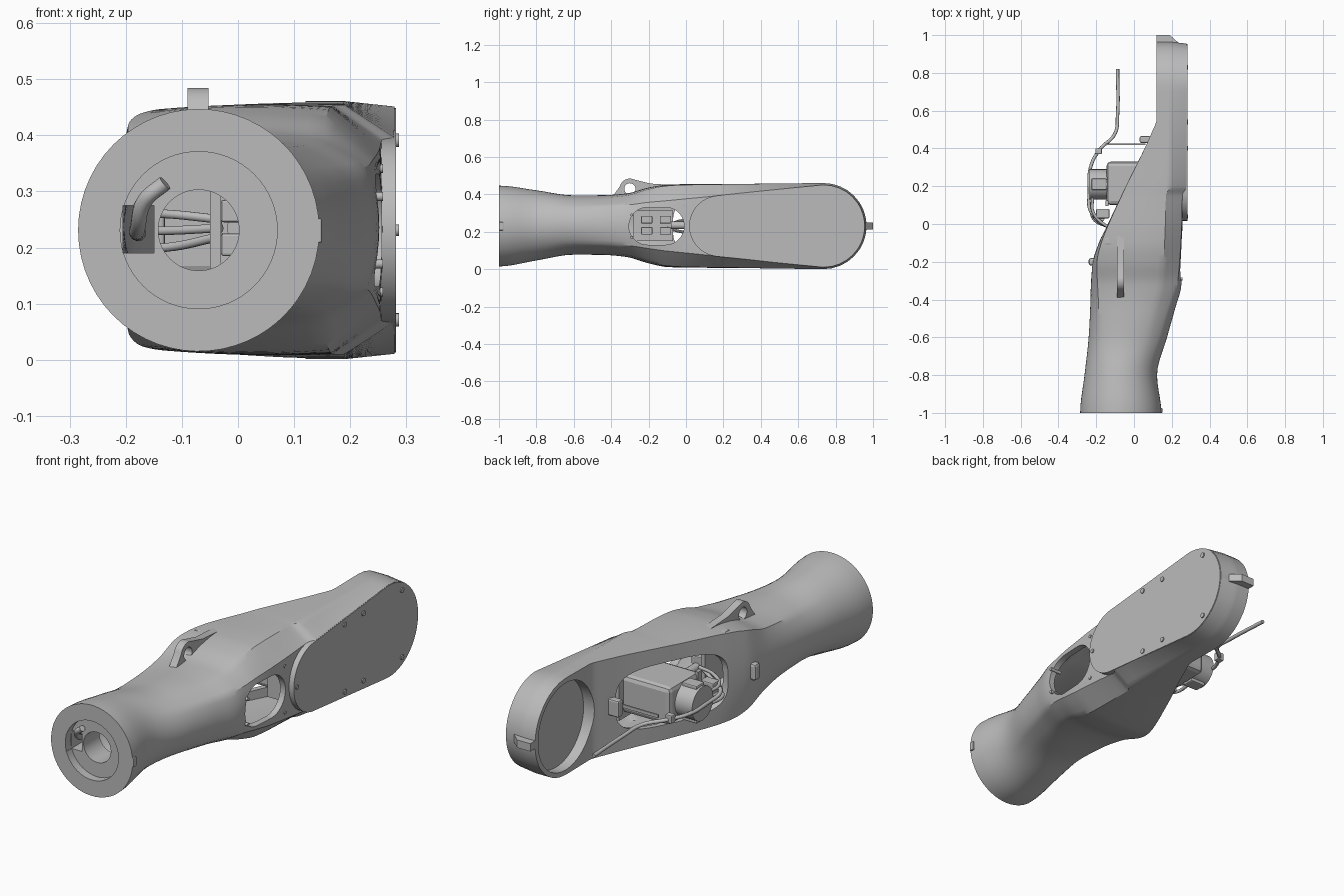
import bpy, bmesh
from math import sin, cos, pi, acos, copysign, radians

cube = bpy.data.objects.get("Cube")
if cube:
    bpy.data.objects.remove(cube, do_unlink=True)

grey = bpy.data.materials.new("light grey")
grey.use_nodes = True
grey.diffuse_color = (0.5, 0.5, 0.5, 1)
grey.node_tree.nodes["Principled BSDF"].inputs["Base Color"].default_value = (0.5, 0.5, 0.5, 1)
MID = 0.231
END_Y, END_R = 0.735, 0.23


def finish(name, bm):
    bmesh.ops.recalc_face_normals(bm, faces=bm.faces)
    mesh = bpy.data.meshes.new(name)
    bm.to_mesh(mesh)
    bm.free()
    mesh.materials.append(grey)
    ob = bpy.data.objects.new(name, mesh)
    bpy.context.collection.objects.link(ob)
    return ob


def skin(name, rings):
    bm = bmesh.new()
    loops = [[bm.verts.new(p) for p in ring] for ring in rings]
    n = len(loops[0])
    for a, b in zip(loops, loops[1:]):
        for i in range(n):
            bm.faces.new((a[i], a[(i + 1) % n], b[(i + 1) % n], b[i]))
    bm.faces.new(loops[0])
    bm.faces.new(loops[-1])
    return finish(name, bm)


def prism(name, outline, a, b):
    """Outline in (y, z), extruded along x."""
    return skin(name, [[(x, y, z) for y, z in outline] for x in (a, b)])


def circle(y, z, r, n=64):
    return [(y + r * cos(2 * pi * i / n), z + r * sin(2 * pi * i / n)) for i in range(n)]


def capsule(y1, r1, y2, r2, n=32):
    """Outline around two circles on the centre line."""
    t = acos((r1 - r2) / (y2 - y1))
    far = [-t + 2 * t * i / n for i in range(n + 1)]
    near = [t + (2 * pi - 2 * t) * i / n for i in range(n + 1)]
    return ([(y2 + r2 * cos(a), MID + r2 * sin(a)) for a in far]
            + [(y1 + r1 * cos(a), MID + r1 * sin(a)) for a in near])


def squircle(u, v, a, b, n, count=56):
    """Rounded box outline with half sizes a and b."""
    power = lambda c: copysign(abs(c) ** (2 / n), c) if abs(c) > 1e-9 else 0.0
    return [(u + a * power(cos(t)), v + b * power(sin(t)))
            for t in (2 * pi * i / count for i in range(count))]


def rod(name, x, z, r, a, b, n=64):
    """Cylinder along y."""
    return skin(name, [[(p, y, q) for p, q in circle(x, z, r, n)] for y in (a, b)])


def box(name, lo, hi, bevel=0.0):
    bm = bmesh.new()
    bmesh.ops.create_cube(bm, size=1)
    for v in bm.verts:
        v.co = [l + (c + 0.5) * (h - l) for c, l, h in zip(v.co, lo, hi)]
    if bevel:
        bmesh.ops.bevel(bm, geom=bm.edges[:], offset=bevel, segments=2, affect='EDGES', profile=0.5)
    return finish(name, bm)


def activate(ob):
    bpy.ops.object.select_all(action='DESELECT')
    ob.select_set(True)
    bpy.context.view_layer.objects.active = ob


def smooth(ob, angle=35):
    activate(ob)
    bpy.ops.object.shade_smooth_by_angle(angle=radians(angle))


def cut(ob, cutter):
    cutter.hide_render = True
    activate(ob)
    mod = ob.modifiers.new("cut", 'BOOLEAN')
    mod.operation, mod.solver, mod.object = 'DIFFERENCE', 'EXACT', cutter
    bpy.ops.object.modifier_apply(modifier=mod.name)
    bpy.data.objects.remove(cutter, do_unlink=True)


def cable(name, points, r):
    curve = bpy.data.curves.new(name, 'CURVE')
    curve.dimensions = '3D'
    curve.bevel_depth, curve.bevel_resolution, curve.use_fill_caps = r, 3, True
    curve.resolution_u = 8
    sp = curve.splines.new('BEZIER')
    sp.bezier_points.add(len(points) - 1)
    for bp, p in zip(sp.bezier_points, points):
        bp.co = p
        bp.handle_left_type = bp.handle_right_type = 'AUTO'
    curve.materials.append(grey)
    ob = bpy.data.objects.new(name, curve)
    bpy.context.collection.objects.link(ob)


# Body stations: y, left x, right x, bottom z, top z, squareness (0 round, 1 angular)
STATIONS = [
    (-1.0, -.285, .145, .015, .447, 0), (-.8, -.262, .122, .047, .422, 0),
    (-.6, -.24, .175, .078, .395, .15), (-.45, -.232, .217, .077, .396, .32),
    (-.32, -.228, .251, .066, .405, .5), (-.2, -.218, .255, .032, .437, .68),
    (-.1, -.186, .256, .012, .452, .8), (0, -.141, .257, .009, .455, .88),
    (.15, -.069, .258, .008, .455, .93), (.2, -.045, .279, .008, .456, .95),
    (.48, .092, .279, .004, .458, 1), (.56, .12, .279, .003, .459, 1), (END_Y, .12, .279, .001, .461, 1)]


def stations(steps=5):
    """Smooth in-between stations that never overshoot."""
    def slope(i, k):
        if i in (0, len(STATIONS) - 1):
            return 0
        p, q, r = STATIONS[i - 1:i + 2]
        a, b = (q[k] - p[k]) / (q[0] - p[0]), (r[k] - q[k]) / (r[0] - q[0])
        return 2 * a * b / (a + b) if a * b > 0 else 0
    out = []
    for i, (a, b) in enumerate(zip(STATIONS, STATIONS[1:])):
        d = b[0] - a[0]
        for s in range(steps):
            t = s / steps
            h = (2*t**3 - 3*t*t + 1, (t**3 - 2*t*t + t) * d, 3*t*t - 2*t**3, (t**3 - t*t) * d)
            out.append([a[0] + t * d] + [h[0] * a[k] + h[1] * slope(i, k) + h[2] * b[k]
                                         + h[3] * slope(i + 1, k) for k in range(1, 6)])
    return out


def ring(y, xl, xr, zb, zt, square, inset=0.0):
    """Section blended from an ellipse to a box chamfered toward the cover plate."""
    xl, xr, h, mid = xl + inset, xr - inset, (zt - zb) / 2 - inset, (zt + zb) / 2
    side, yr, xs = .958 * h, y, xr - .09
    if y < END_Y:
        side = min(side, max(.12, .147 + .1 * y) - inset)
    else:
        yr = END_Y + (y - END_Y) * .958
    corners = [(xr, yr, -side), (xr, yr, side), (xs, y, h), (xl, y, h), (xl, y, -h), (xs, y, -h)]
    angles = [-35, 35, 60, 135, 225, 300, 325]
    pts = []
    for k, n in enumerate((10, 5, 12, 14, 12, 5)):
        p, q = corners[k], corners[(k + 1) % 6]
        for f in (i / n for i in range(n)):
            a = radians(angles[k] + f * (angles[k + 1] - angles[k]))
            x, v, z = [u + f * (w - u) for u, w in zip(p, q)]
            ex, ez = (xl + xr) / 2 + (xr - xl) / 2 * cos(a), h * sin(a)
            pts.append((ex + square * (x - ex), v, mid + ez + square * (z - ez)))
    return pts


# Main hollow arm with a rounded far end
rows = stations()
tip = [[END_Y + END_R * sin(t * pi / 32), .12, .279, MID - END_R * cos(t * pi / 32),
        MID + END_R * cos(t * pi / 32), 1] for t in (0, 2, 4, 6, 8, 10, 11, 12, 13, 14, 15, 15.6)]
arm = skin("arm_shell", [ring(*r) for r in rows + tip])
cut(arm, skin("cavity", [ring(*r, inset=.028) for r in rows if -.85 < r[0] < .5]))

# Front recess, bore and cable slot
cut(arm, rod("front_recess", -.07, MID, .14, -1.1, -.96))
cut(arm, rod("bore", -.07, MID, .072, -1.1, -.75))
cut(arm, box("cable_slot", (-.205, -1.1, .19), (-.15, -.75, .275)))

# Side window, sloping motor window and joint recess
cut(arm, prism("side_window", capsule(-.205, .1, -.11, .1001), .1, .5))
cut(arm, prism("motor_window", squircle(.18, .23, .25, .148, 3.4), -.5, .17))
cut(arm, prism("joint_recess", circle(END_Y, MID, .207), 0, .17))
smooth(arm, 32)

# Cover plate and its bolts
cover = prism("cover_plate", capsule(.18, .163, END_Y, .218), .24, .282)
smooth(cover)
for y in (.4, .54, .83):
    for s in (-1, 1):
        smooth(prism("cover_bolt", circle(y, MID + s * .16, .012, 16), .27, .287))
smooth(prism("cover_bolt", circle(.04, MID, .01, 16), .27, .287))
for y, dz in ((-.29, .06), (-.01, .11)):
    for s in (-1, 1):
        smooth(prism("window_screw", circle(y, MID + s * dz, .008, 12), .2, .258))

# Lifting lug with eye
arc = [(-.3 + .055 * cos(radians(a)), .43 + .055 * sin(radians(a))) for a in range(165, 55, -10)]
lug = prism("lifting_lug", [(-.42, .36), (-.39, .392)] + arc + [(-.19, .458), (-.06, .45), (-.06, .4)], -.09, -.053)
cut(lug, prism("eye", circle(-.3, .43, .03, 32), -.3, .2))
smooth(lug)

# End stop, front key and outer pads
stop = [(.12, .94), (.12, 1.0), (.19, 1.0), (.235, .96), (.235, .94)]
skin("end_stop", [[(x, y, z) for x, y in stop] for z in (.213, .25)])
box("front_key", (.12, -1.0, .208), (.15, -.975, .252), .004)
box("side_pad", (-.24, -.22, .19), (-.2, -.18, .27), .012)
box("rim_pad", (.03, .43, .19), (.09, .465, .27), .008)
for z in (.02, .415):
    box("corner_pad", (-.155, -.11, z), (-.1, -.07, z + .03), .006)

# Motor, its mount and the ribbed face
box("motor_body", (-.145, .1, .145), (.12, .33, .325), .022)
box("motor_flange", (-.152, .095, .14), (-.135, .125, .33))
smooth(prism("motor_cap", circle(.21, .235, .08, 32), -.235, -.14))
box("motor_tie", (-.225, .18, .145), (-.145, .24, .325), .006)
box("motor_mount", (.1, .08, .12), (.2, .36, .35))
smooth(rod("motor_shaft", .0, .235, .02, -.08, .11, 24))

# Connector blocks behind the side window
for y in (-.24, -.14):
    for z in (.185, .245):
        box("connector", (-.03, y, z), (.03, y + .06, z + .04), .004)
box("connector_board", (-.05, -.28, .15), (-.03, -.07, .315))
box("socket", (-.2, .03, .2), (-.13, .08, .27), .006)
box("thin_bracket", (-.15, .418, .225), (.06, .426, .24))
box("cable_clip", (-.205, .37, .2), (-.17, .4, .24), .005)

# Cables
cable("long_cable", [(-.16, .02, .24), (-.225, .06, .235), (-.236, .18, .225), (-.23, .3, .22),
                     (-.185, .39, .215), (-.1, .48, .2), (-.087, .58, .19), (-.087, .82, .18)], .009)
for k in range(3):
    cable("short_cable", [(-.03, -.1 + .02 * k, .22 + .015 * k), (-.13, -.02, .2 + .03 * k),
                          (-.215, .03 + .015 * k, .2 + .03 * k), (-.22, .14, .2 + .03 * k)], .008)
cable("front_cable", [(-.13, -.985, .315), (-.165, -.975, .285), (-.178, -.93, .24), (-.178, -.8, .225)], .014)
